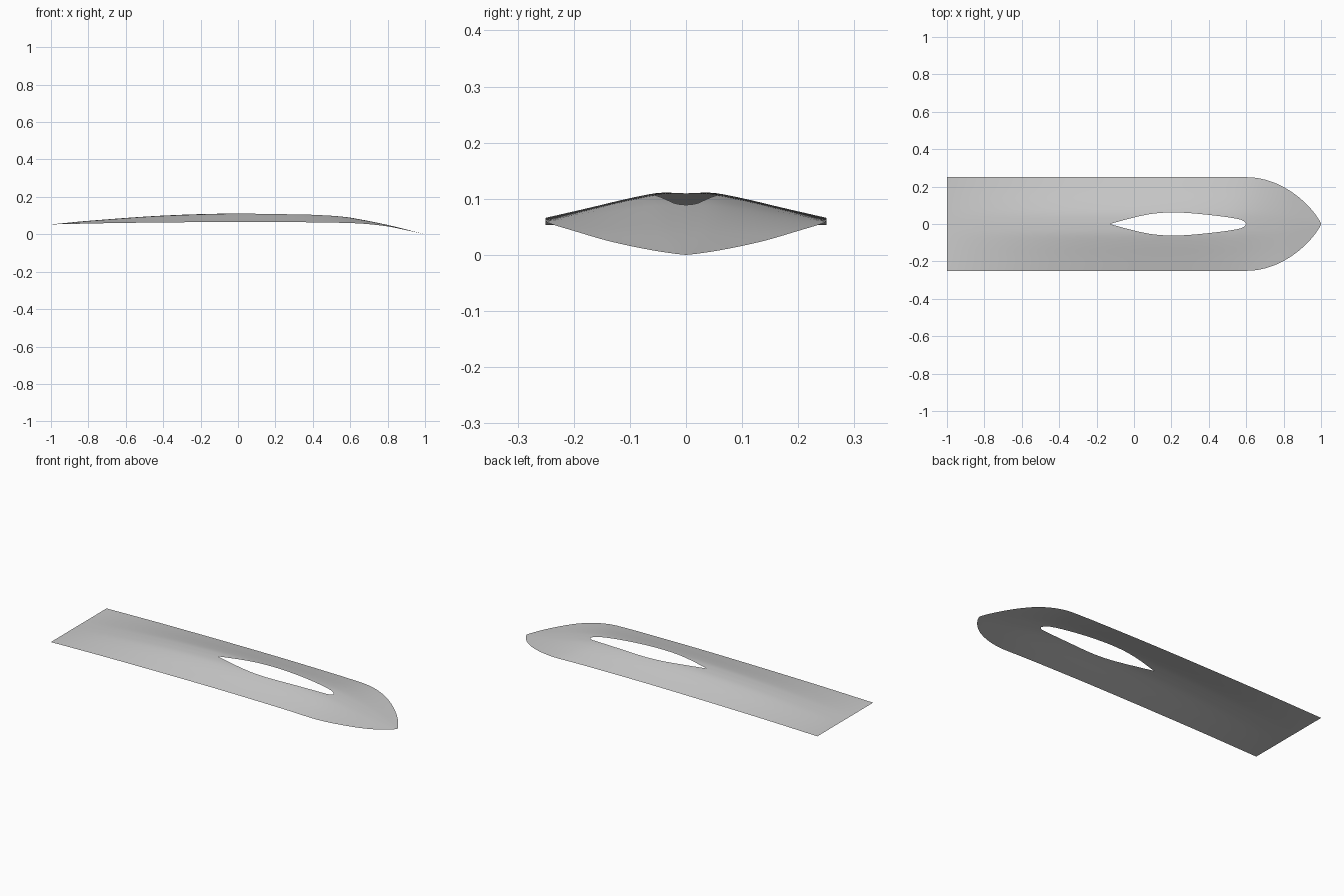
import bpy, bmesh
from math import cos, pi

cube = bpy.data.objects.get("Cube")
if cube:
    bpy.data.objects.remove(cube, do_unlink=True)


def curve(points):
    """Smooth function through a few (position, value) points."""
    def slope(i):
        a, b = points[max(i - 1, 0)], points[min(i + 1, len(points) - 1)]
        return (b[1] - a[1]) / (b[0] - a[0])

    def value(x):
        i = 0
        while i < len(points) - 2 and x > points[i + 1][0]:
            i += 1
        (x0, v0), (x1, v1) = points[i], points[i + 1]
        d = x1 - x0
        t = (x - x0) / d
        s = t * t * (3 - 2 * t)
        return (v0 + (v1 - v0) * s + d * slope(i) * t * (1 - t) ** 2
                - d * slope(i + 1) * t * t * (1 - t))
    return value


# Heights of the centre ridge and of the outer edge, along the length
ridge_height = curve([(-1, .053), (-.8, .072), (-.4, .1), (0, .112), (.3, .11),
                      (.5, .1), (.6, .089), (.8, .05), (1, 0)])
edge_height = curve([(-1, .053), (-.6, .061), (0, .066), (.4, .064), (.6, .06),
                     (.7, .054), (.8, .042), (.9, .022), (1, 0)])
# Fall from ridge to edge across the half width
crown = curve([(0, 1), (.2, .95), (.4, .75), (.7, .37), (1, 0)])
# Half width of the leaf-shaped opening
HOLE_START, HOLE_END, NOSE_START, HALF = -.13, .6, .6, .25
opening = curve([(HOLE_START, 0), (0, .035), (.1, .055), (.2, .062), (.3, .058),
                 (.45, .043), (.56, .026), (.59, .014), (HOLE_END, 0)])


def half_width(x):
    u = max(0, (x - NOSE_START) / (1 - NOSE_START))
    return HALF * max(0, 1 - u * u) ** .82


def eased(start, end, count):
    """Stations that crowd towards both ends."""
    return [start + (end - start) * (1 - cos(pi * i / count)) / 2 for i in range(count)]


stations = eased(-1, HOLE_START, 24) + eased(HOLE_START, HOLE_END, 36) + eased(NOSE_START, 1, 30) + [1]
ACROSS = 20

# One half of the curved sheet
bm = bmesh.new()
rows = []
for x in stations:
    outer = half_width(x)
    inner = max(0, opening(x)) if HOLE_START < x < HOLE_END else 0
    low, high = edge_height(x), ridge_height(x)
    row = []
    for j in range(ACROSS + 1):
        y = inner + (outer - inner) * j / ACROSS
        z = low + (high - low) * crown(y / outer if outer else 0)
        row.append(bm.verts.new((x, y, z)))
    rows.append(row)
for a, b in zip(rows, rows[1:]):
    for j in range(ACROSS):
        bm.faces.new((a[j], b[j], b[j + 1], a[j + 1]))
bmesh.ops.remove_doubles(bm, verts=bm.verts, dist=.00001)

mesh = bpy.data.meshes.new("curved_panel")
bm.to_mesh(mesh)
bm.free()
panel = bpy.data.objects.new("curved_panel", mesh)
bpy.context.collection.objects.link(panel)

# Mirrored other half
mirror = panel.modifiers.new("other_half", "MIRROR")
mirror.use_axis = (False, True, False)
mirror.merge_threshold = .0001

# Plain grey
grey = bpy.data.materials.new("light_grey")
grey.use_nodes = True
colour = (.6, .6, .6, 1)
grey.diffuse_color = colour
grey.node_tree.nodes["Principled BSDF"].inputs["Base Color"].default_value = colour
mesh.materials.append(grey)

bpy.ops.object.select_all(action="DESELECT")
panel.select_set(True)
bpy.context.view_layer.objects.active = panel
bpy.ops.object.shade_smooth()
